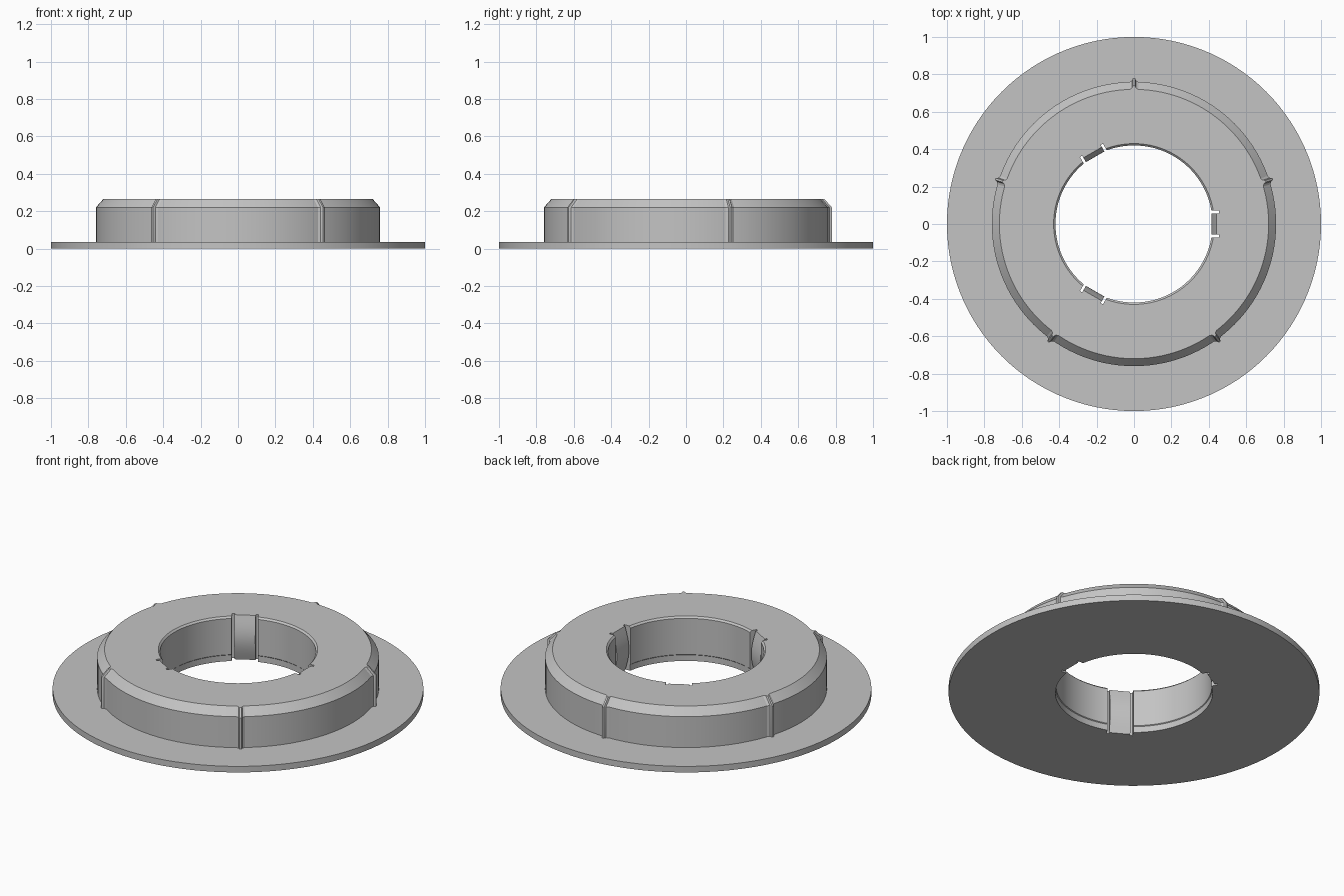
import bpy, bmesh, math
from mathutils import Matrix

if "Cube" in bpy.data.objects:
    bpy.data.objects.remove(bpy.data.objects["Cube"])

grey = bpy.data.materials.new("light_grey")
grey.diffuse_color = (0.55, 0.55, 0.55, 1)
grey.use_nodes = True
grey.node_tree.nodes["Principled BSDF"].inputs["Base Color"].default_value = grey.diffuse_color


def make_object(name, bm):
    bmesh.ops.recalc_face_normals(bm, faces=bm.faces)
    mesh = bpy.data.meshes.new(name)
    bm.to_mesh(mesh)
    bm.free()
    mesh.materials.append(grey)
    obj = bpy.data.objects.new(name, mesh)
    bpy.context.collection.objects.link(obj)
    return obj


def activate(obj):
    bpy.ops.object.select_all(action='DESELECT')
    obj.select_set(True)
    bpy.context.view_layer.objects.active = obj


# Flanged ring: closed (radius, z, rib height) profile turned about z
profile = [(0.424, 0, 0), (1, 0, 0), (1, 0.036, 0), (0.76, 0.036, 1),
           (0.76, 0.22, 1), (0.72, 0.265, 1), (0.43, 0.265, 0),
           (0.42, 0.255, 0), (0.42, 0.04, 0), (0.424, 0.036, 0)]
rib_angles = [18 + 72 * i for i in range(5)]
bump = {-1.8: 0, -0.8: 0.007, -0.4: 0.02, 0.4: 0.02, 0.8: 0.007, 1.8: 0}
angles = {float(a): 0 for a in range(0, 360, 3)
          if all(abs(a - r) > 2 for r in rib_angles)}
for r in rib_angles:
    for offset, height in bump.items():
        angles[r + offset] = height

bm = bmesh.new()
rings = []
for a in sorted(angles):
    c, s = math.cos(math.radians(a)), math.sin(math.radians(a))
    rings.append([bm.verts.new(((r + k * angles[a]) * c, (r + k * angles[a]) * s, z))
                  for r, z, k in profile])
for i, ring in enumerate(rings):
    nxt = rings[(i + 1) % len(rings)]
    for j in range(len(profile)):
        k = (j + 1) % len(profile)
        bm.faces.new((ring[j], nxt[j], nxt[k], ring[k]))
body = make_object("flanged_ring", bm)

# Three pockets cut in the bore for the spring tabs
bm = bmesh.new()
for turn in (0, 120, 240):
    bmesh.ops.create_cube(bm, size=1, matrix=Matrix.Rotation(math.radians(turn), 4, 'Z')
                          @ Matrix.Translation((0.415, 0, 0.13))
                          @ Matrix.Diagonal((0.08, 0.142, 0.5, 1)))
cutter = make_object("pocket_cutter", bm)
cutter.hide_render = True
mod = body.modifiers.new("pockets", 'BOOLEAN')
mod.operation = 'DIFFERENCE'
mod.solver = 'EXACT'
mod.object = cutter
activate(body)
bpy.ops.object.modifier_apply(modifier=mod.name)
bpy.data.objects.remove(cutter)
bpy.ops.object.shade_smooth_by_angle(angle=math.radians(20))

# Spring tabs: strips bowed towards the middle of the bore
for n, turn in enumerate((0, 120, 240)):
    bm = bmesh.new()
    outline = [(0.458, 0.265), (0.458, 0)]
    for i in range(13):
        t = i / 12
        outline.append((0.442 - 0.027 * math.sin(math.pi * t), 0.265 * t))
    face = bm.faces.new([bm.verts.new((x, -0.057, z)) for x, z in outline])
    out = bmesh.ops.extrude_face_region(bm, geom=[face])
    moved = [v for v in out["geom"] if isinstance(v, bmesh.types.BMVert)]
    bmesh.ops.translate(bm, verts=moved, vec=(0, 0.114, 0))
    bm.transform(Matrix.Rotation(math.radians(turn), 4, 'Z'))
    activate(make_object(f"spring_tab_{n + 1}", bm))
    bpy.ops.object.shade_smooth_by_angle(angle=math.radians(25))
